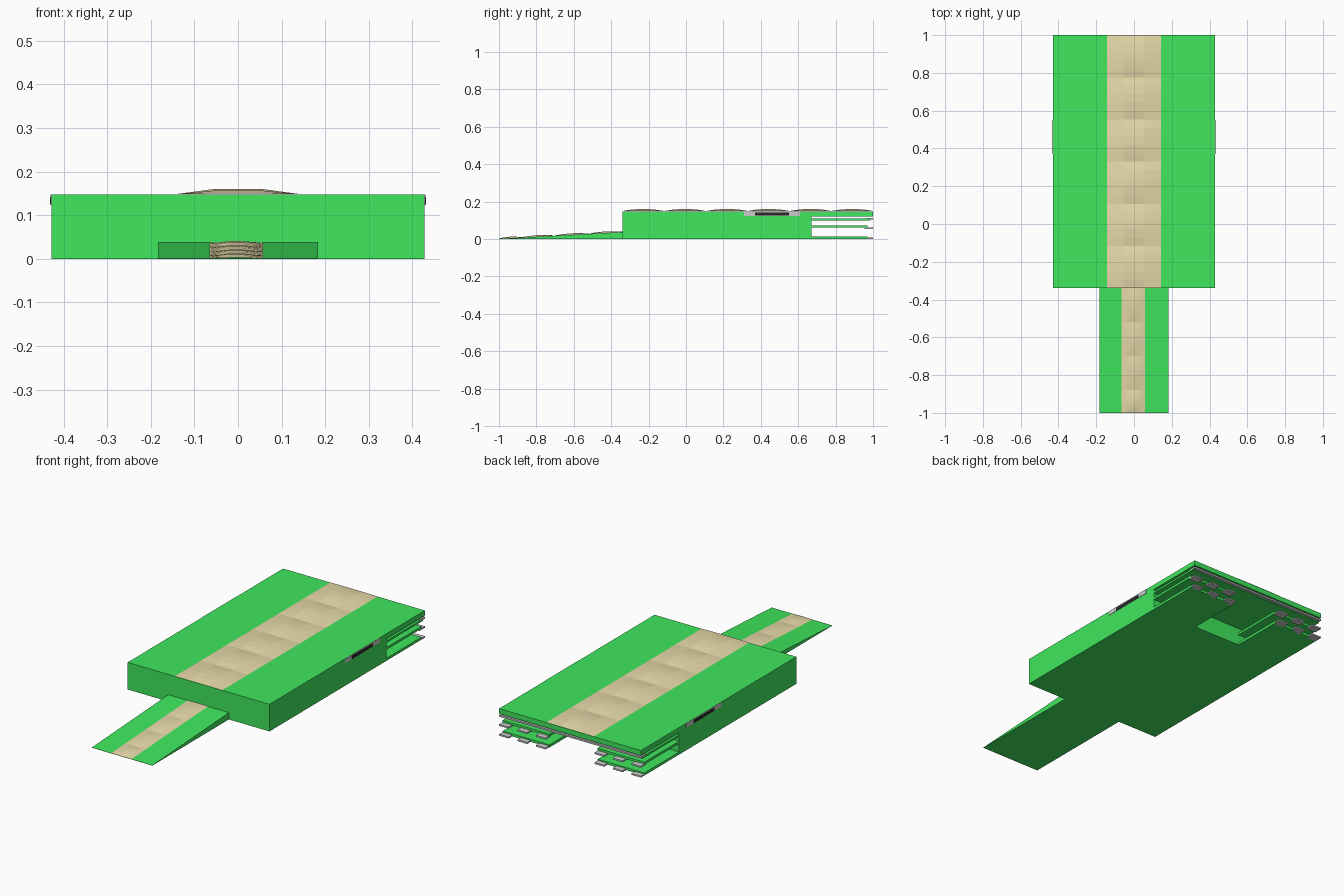
import bpy, bmesh

if "Cube" in bpy.data.objects:
    bpy.data.objects.remove(bpy.data.objects["Cube"])

def material(name, rgb):
    m = bpy.data.materials.new(name)
    m.diffuse_color = (*rgb, 1)
    m.use_nodes = True
    m.node_tree.nodes["Principled BSDF"].inputs["Base Color"].default_value = m.diffuse_color
    return m

GREEN = material("green", (0.05, 0.80, 0.11))
SAND = material("sand", (0.80, 0.70, 0.40))
BLACK = material("black", (0.02, 0.02, 0.02))

def finish(name, bm, mat=None):
    bmesh.ops.recalc_face_normals(bm, faces=bm.faces)
    me = bpy.data.meshes.new(name)
    bm.to_mesh(me)
    bm.free()
    ob = bpy.data.objects.new(name, me)
    bpy.context.collection.objects.link(ob)
    if mat:
        me.materials.append(mat)
    return ob

def extrude_x(name, profile, x0, x1, mat=None):
    """Closed (y, z) profile swept from x0 to x1."""
    bm = bmesh.new()
    face = bm.faces.new([bm.verts.new((x0, y, z)) for y, z in profile])
    ext = bmesh.ops.extrude_face_region(bm, geom=[face])["geom"]
    bmesh.ops.translate(bm, vec=(x1 - x0, 0, 0),
                        verts=[g for g in ext if isinstance(g, bmesh.types.BMVert)])
    return finish(name, bm, mat)

def box(name, x, y, z, mat=None):
    return extrude_x(name, [(y[0], z[0]), (y[1], z[0]), (y[1], z[1]), (y[0], z[1])],
                     x[0], x[1], mat)

def wavy_strip(name, xs, rise, stations, height, base):
    """Faceted strip: cross-section xs/rise scaled by bump height along y."""
    bm = bmesh.new()
    rows = [[bm.verts.new((x, y, base(y) + 0.0005 + r * (0.0012 + height * h)))
             for x, r in zip(xs, rise)] for y, h in stations]
    for a, b in zip(rows, rows[1:]):
        for i in range(len(xs) - 1):
            bm.faces.new((a[i], a[i + 1], b[i + 1], b[i]))
    ob = finish(name, bm, SAND)
    if ob.data.polygons[0].normal.z < 0:
        ob.data.flip_normals()
    return ob

def bumps(edges, shape):
    out = []
    for a, b in zip(edges, edges[1:]):
        out += [(a + (b - a) * t, h) for t, h in shape]
    return out + [(edges[-1], 0)]

W, TOP, STEP, BACK = 0.428, 0.148, -0.34, 0.67

# Main body with overhanging roof slab at the back
extrude_x("main_body", [(STEP, 0), (BACK, 0), (BACK, 0.12), (1, 0.12), (1, TOP), (STEP, TOP)],
          -W, W, GREEN)

# Sloping entry tongue
slope = lambda y: 0.001 + 0.036 * (y + 1) / 0.66
extrude_x("entry_ramp", [(-1, 0), (STEP, 0), (STEP, 0.037), (-1, 0.001)], -0.183, 0.183, GREEN)

# Faceted sand paths
SHAPE = [(0, 0), (0.2, 0.65), (0.4, 1), (0.6, 1), (0.8, 0.65)]
wavy_strip("main_path", [-0.143, -0.055, 0.055, 0.143], [0, 1, 1, 0],
           bumps([STEP + i * 1.34 / 6 for i in range(7)], SHAPE), 0.0105, lambda y: TOP)
wavy_strip("ramp_path", [-0.065, -0.04, -0.02, 0.012, 0.032, 0.057], [0, 0.6, 1, 1, 0.6, 0],
           bumps([-1, -0.88, -0.70, -0.52, STEP], SHAPE), 0.006, slope)

# Thin full-width deck under the roof, with grey rear bar
box("upper_deck", (-W, W), (BACK, 0.985), (0.098, 0.109), GREEN)
box("rear_bar", (-W, W), (0.96, 1), (0.104, 0.113))

for side, s in (("right", 1), ("left", -1)):
    # Side unit: grey housing with black window
    box("side_housing_" + side, (s * (W - 0.02), s * (W + 0.002)), (0.31, 0.61), (0.124, 0.1475))
    box("side_window_" + side, (s * (W - 0.01), s * (W + 0.003)), (0.37, 0.55), (0.125, 0.142), BLACK)
    # Two shelves per side, each with three end pads
    for level, z in (("lower", 0.0), ("middle", 0.054)):
        box(f"{level}_shelf_{side}", (s * 0.145, s * W), (BACK, 0.97),
            (z + (0.006 if z else 0), z + 0.019 if z else 0.014), GREEN)
        for i in range(3):
            c = 0.177 + i * 0.111
            box(f"{level}_pad_{side}_{i + 1}", (s * (c - 0.029), s * (c + 0.029)),
                (0.955, 1), (z, z + 0.008))
